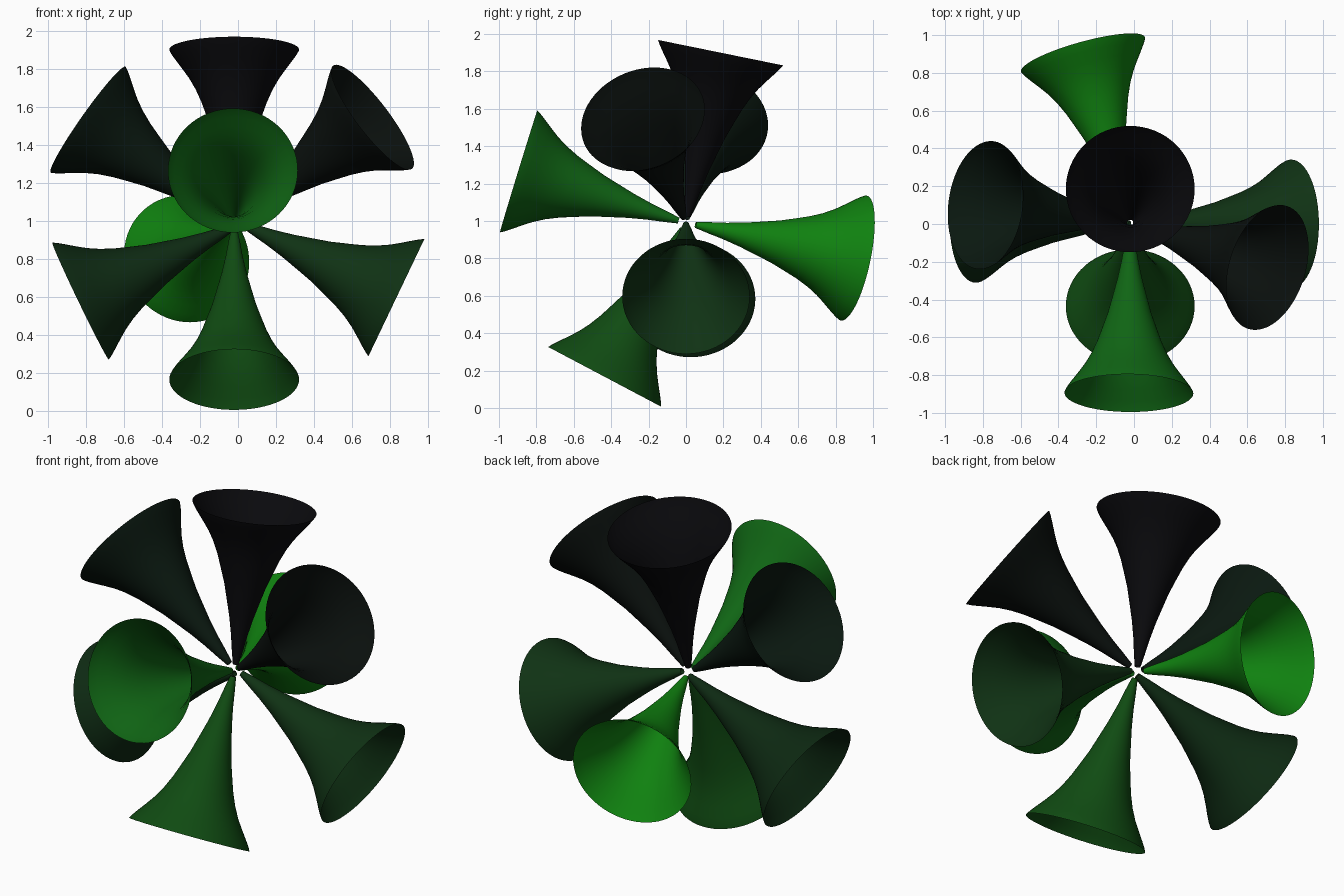
import bpy, bmesh, math
from mathutils import Vector

if "Cube" in bpy.data.objects:
    bpy.data.objects.remove(bpy.data.objects["Cube"])

CENTRE = Vector((-0.02, 0.0, 0.99))
SEGMENTS = 64

# trumpet profile: (distance back from the rim, radius)
PROFILE = [(0.895, 0.016), (0.82, 0.03), (0.73, 0.045), (0.63, 0.066), (0.53, 0.092),
           (0.44, 0.116), (0.35, 0.147), (0.28, 0.172), (0.21, 0.203), (0.15, 0.237),
           (0.10, 0.272), (0.05, 0.309), (0.02, 0.33), (0.0, 0.341)]


def horn(name, rim, colour, origin=CENTRE):
    """Open thin flared horn whose mouth is centred on rim, pointing away from origin."""
    rim = Vector(rim)
    axis = (rim - Vector(origin)).normalized()
    turn = axis.to_track_quat('Z', 'Y')
    bm = bmesh.new()
    rings = []
    for back, r in PROFILE:
        rings.append([bm.verts.new(rim + turn @ Vector((
            r * math.cos(2 * math.pi * i / SEGMENTS),
            r * math.sin(2 * math.pi * i / SEGMENTS), -back)))
            for i in range(SEGMENTS)])
    for a, b in zip(rings, rings[1:]):
        for i in range(SEGMENTS):
            j = (i + 1) % SEGMENTS
            bm.faces.new((a[i], a[j], b[j], b[i])).smooth = True
    mesh = bpy.data.meshes.new(name)
    bm.to_mesh(mesh)
    bm.free()
    mat = bpy.data.materials.new(name + "_colour")
    mat.diffuse_color = (*colour, 1)
    mat.use_nodes = True
    mat.node_tree.nodes["Principled BSDF"].inputs["Base Color"].default_value = mat.diffuse_color
    mesh.materials.append(mat)
    bpy.context.collection.objects.link(bpy.data.objects.new(name, mesh))


# eight horns, shading from black at the top to bright green at the back
horn("top_horn", (-0.02, 0.185, 1.90), (0.003, 0.003, 0.004))
horn("upper_right_horn", (0.707, -0.23, 1.545), (0.003, 0.005, 0.004))
horn("upper_left_horn", (-0.787, 0.10, 1.532), (0.003, 0.009, 0.005))
horn("lower_left_horn", (-0.827, 0.03, 0.579), (0.004, 0.022, 0.006), (0.015, 0, 0.986))
horn("lower_right_horn", (0.832, 0.0, 0.597), (0.005, 0.032, 0.007), (-0.012, 0, 1.0))
horn("bottom_horn", (-0.02, -0.435, 0.167), (0.005, 0.07, 0.006))
horn("front_horn", (-0.027, -0.895, 1.265), (0.005, 0.13, 0.007))
horn("back_horn", (-0.27, 0.897, 0.802), (0.005, 0.22, 0.005))
